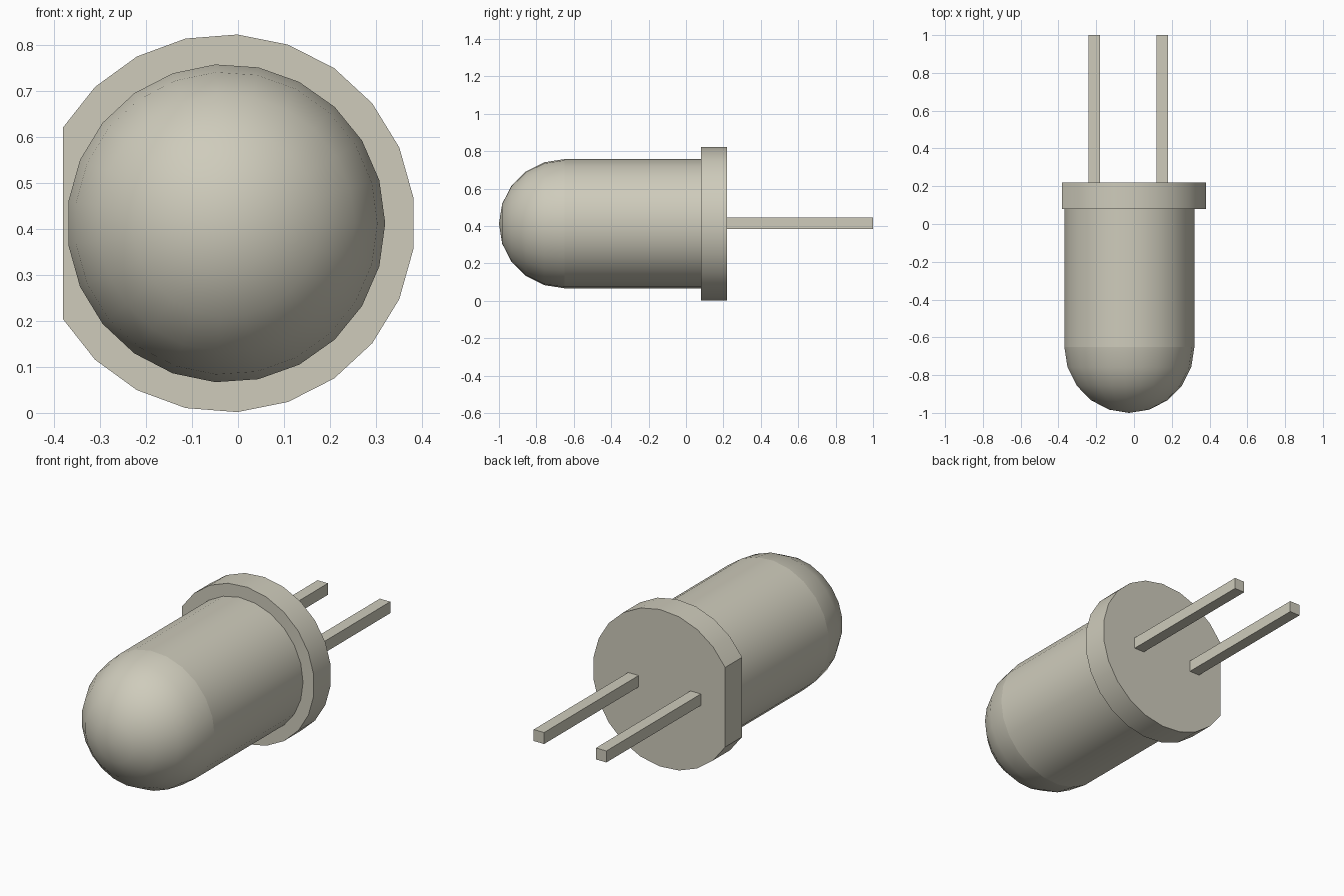
import bpy, bmesh, math

CX, CZ = -0.026, 0.412   # long axis of the body, parallel to y

cube = bpy.data.objects.get("Cube")
if cube:
    bpy.data.objects.remove(cube, do_unlink=True)

mat = bpy.data.materials.new("warm grey")
mat.use_nodes = True
colour = (0.62, 0.60, 0.50, 1)
mat.diffuse_color = colour
mat.node_tree.nodes["Principled BSDF"].inputs["Base Color"].default_value = colour


def circle(radius, angles):
    return [(CX + radius * math.cos(a), CZ + radius * math.sin(a)) for a in angles]


def loft(name, sections, caps=(), tip=None, smooth=True):
    """Skin (outline, y) sections; caps lists section indices to close."""
    bm = bmesh.new()
    rings = [[bm.verts.new((x, y, z)) for x, z in outline] for outline, y in sections]
    n = len(rings[0])
    for a, b in zip(rings, rings[1:]):
        for i in range(n):
            j = (i + 1) % n
            bm.faces.new((a[i], a[j], b[j], b[i]))
    for c in caps:
        bm.faces.new(rings[c])
    if tip is not None:
        point = bm.verts.new((CX, tip, CZ))
        for i in range(n):
            bm.faces.new((rings[-1][i], rings[-1][(i + 1) % n], point))
    bmesh.ops.recalc_face_normals(bm, faces=bm.faces)
    mesh = bpy.data.meshes.new(name)
    bm.to_mesh(mesh)
    bm.free()
    mesh.materials.append(mat)
    obj = bpy.data.objects.new(name, mesh)
    bpy.context.collection.objects.link(obj)
    if smooth:
        bpy.ops.object.select_all(action='DESELECT')
        obj.select_set(True)
        bpy.context.view_layer.objects.active = obj
        bpy.ops.object.shade_smooth_by_angle(angle=math.radians(28))
    return obj


# Barrel and rounded lens end
R, SIDES, DOME_Y = 0.346, 23, -0.65
turn = [math.tau * i / SIDES for i in range(SIDES)]
loft("barrel", [(circle(R, turn), 0.08), (circle(R, turn), DOME_Y)], caps=(0,))
steps = [math.radians(18 * k) for k in range(5)]
loft("dome", [(circle(R * math.cos(s), turn), DOME_Y - 0.35 * math.sin(s)) for s in steps],
     tip=-1.0)

# Rim with one flat side
half = math.radians(149.6)
rim = circle(0.411, [-half + 2 * half * i / 19 for i in range(20)])
loft("rim", [(rim, 0.08), (rim, 0.22)], caps=(0, 1))

# Two square wire legs
for name, x in (("right_leg", -0.21), ("left_leg", 0.15)):
    w = 0.03
    square = [(x + sx * w, CZ + 0.002 + sz * w)
              for sx, sz in ((-1, -1), (1, -1), (1, 1), (-1, 1))]
    loft(name, [(square, 0.21), (square, 1.0)], caps=(0, 1), smooth=False)
